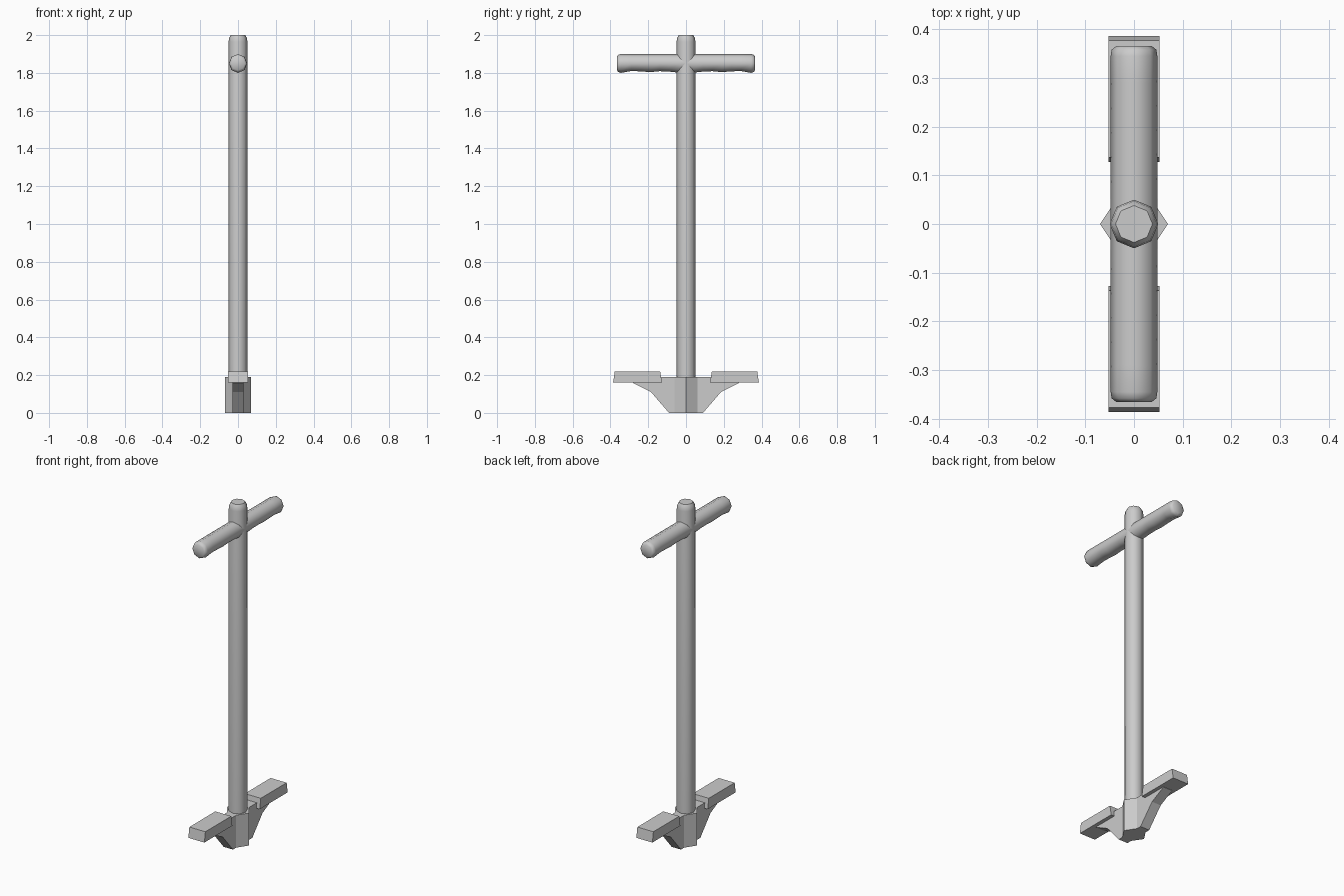
import bpy, bmesh, math

if "Cube" in bpy.data.objects:
    bpy.data.objects.remove(bpy.data.objects["Cube"])


def finish(bm, name, smooth=None):
    bmesh.ops.recalc_face_normals(bm, faces=bm.faces)
    me = bpy.data.meshes.new(name)
    bm.to_mesh(me)
    bm.free()
    ob = bpy.data.objects.new(name, me)
    bpy.context.collection.objects.link(ob)
    if smooth:
        bpy.ops.object.select_all(action='DESELECT')
        ob.select_set(True)
        bpy.context.view_layer.objects.active = ob
        bpy.ops.object.shade_smooth_by_angle(angle=math.radians(smooth))
    return ob


def loft(name, rings, smooth=None):
    bm = bmesh.new()
    loops = [[bm.verts.new(p) for p in r] for r in rings]
    n = len(loops[0])
    for a, b in zip(loops, loops[1:]):
        for i in range(n):
            j = (i + 1) % n
            bm.faces.new((a[i], a[j], b[j], b[i]))
    bm.faces.new(loops[0])
    bm.faces.new(loops[-1])
    return finish(bm, name, smooth)


OCT = [(math.cos(i * math.pi / 4), math.sin(i * math.pi / 4)) for i in range(8)]

# Pole with a rounded tip
loft("pole", [[(r * c, r * s, z) for c, s in OCT]
              for r, z in [(.05, .15), (.05, 1.965), (.047, 1.985), (.038, 2.0)]], 60)

# Handlebar: straight on top, finger grooves along the underside
half = [(.03, .05, -.05), (.09, .05, -.043), (.14, .05, -.041), (.19, .05, -.046),
        (.24, .05, -.042), (.29, .05, -.04), (.345, .05, -.05), (.358, .046, -.046),
        (.366, .036, -.036)]
stations = [(-y, t, b) for y, t, b in reversed(half)] + half
loft("handlebar", [[(min(t, .048) * c, y, 1.85 + (t * s if s > 0 else -b * s))
                    for c, s in OCT] for y, t, b in stations], 60)

# Base hub: six-sided block under the pole
hub = [(.07, 0), (.03, .06), (-.03, .06), (-.07, 0), (-.03, -.06), (.03, -.06)]
loft("base_hub", [[(x, y, z) for x, y in hub] for z in (0, .19)])

for side, label in ((1, "back"), (-1, "front")):
    # Flared web that carries the footrest
    web = [(.05, 0), (.09, 0), (.185, .11), (.28, .158), (.28, .175), (.135, .19), (.05, .19)]
    loft(label + "_web", [[(x, side * y, z) for y, z in web] for x in (-.03, .03)])
    # Footrest with sloped ends
    rest = [(.127, .16), (.386, .16), (.377, .22), (.137, .22)]
    loft(label + "_footrest", [[(x, side * y, z) for y, z in rest] for x in (-.052, .052)])
